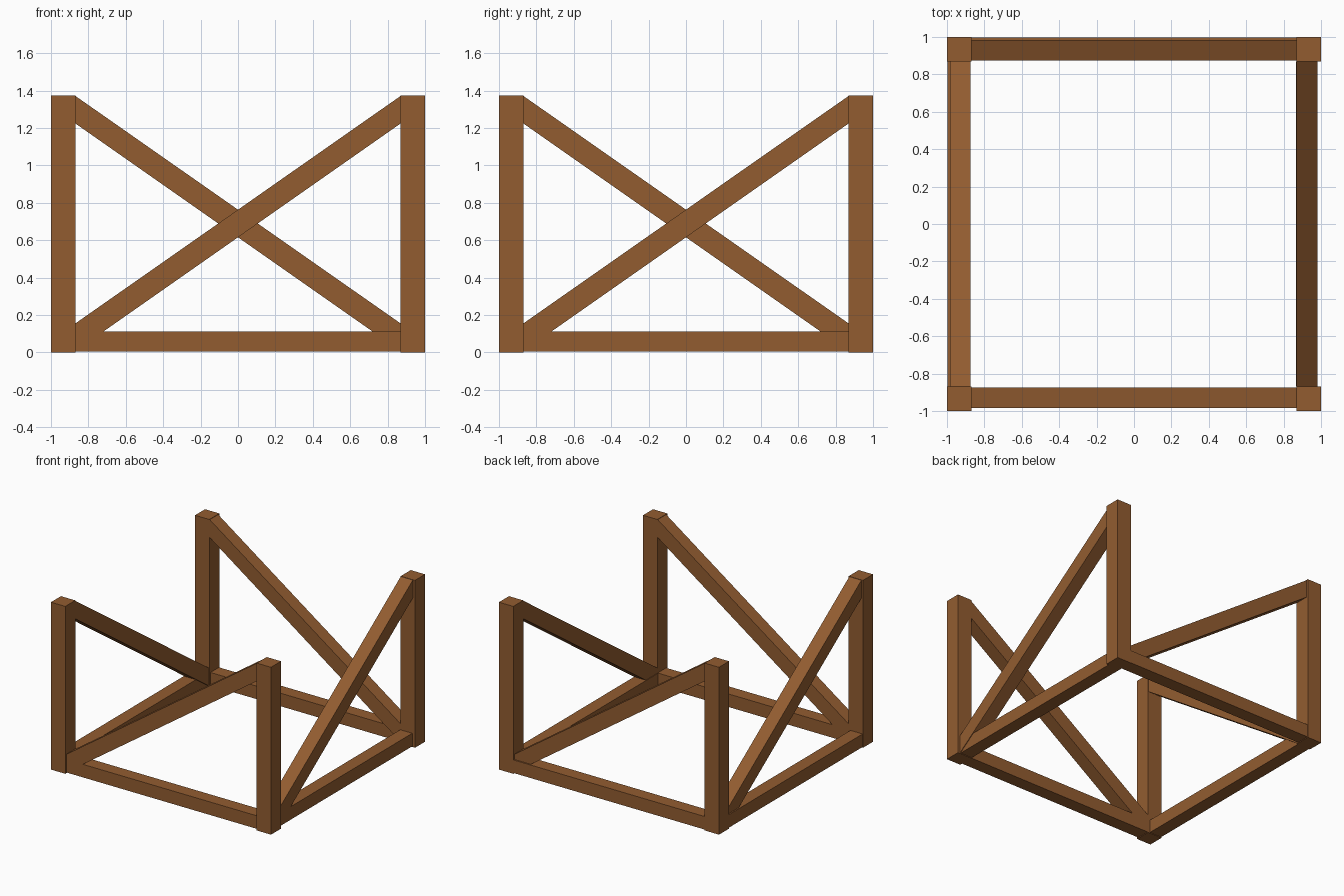
import bpy, bmesh, math
from mathutils import Matrix

if "Cube" in bpy.data.objects:
    bpy.data.objects.remove(bpy.data.objects["Cube"])

wood = bpy.data.materials.new("brown wood")
wood.diffuse_color = (0.29, 0.108, 0.030, 1)
wood.use_nodes = True
wood.node_tree.nodes["Principled BSDF"].inputs["Base Color"].default_value = wood.diffuse_color

H = 1.375      # post height
INNER = 0.87   # inner face of the posts


def prism(name, outline, y0, y1, turn=0.0):
    """Extrude an x-z outline from y0 to y1, then turn it about z."""
    bm = bmesh.new()
    face = bm.faces.new([bm.verts.new((x, y0, z)) for x, z in outline])
    ext = bmesh.ops.extrude_face_region(bm, geom=[face])
    moved = [v for v in ext["geom"] if isinstance(v, bmesh.types.BMVert)]
    bmesh.ops.translate(bm, verts=moved, vec=(0, y1 - y0, 0))
    bmesh.ops.recalc_face_normals(bm, faces=bm.faces)
    bm.transform(Matrix.Rotation(turn, 4, 'Z'))
    me = bpy.data.meshes.new(name)
    bm.to_mesh(me)
    bm.free()
    me.materials.append(wood)
    ob = bpy.data.objects.new(name, me)
    bpy.context.collection.objects.link(ob)
    return ob


# each side: name, outer distance of the rail, outer distance of the brace
sides = [("front", 0.985, 0.985), ("right", 0.975, 0.98),
         ("back", 0.996, 0.985), ("left", 0.996, 0.985)]

for i, (side, rail, brace) in enumerate(sides):
    turn = i * math.pi / 2
    # corner post
    prism(side + "_corner_post",
          [(INNER, 0), (1, 0), (1, H), (INNER, H)], -1, -INNER, turn)
    # bottom rail between two posts
    prism(side + "_bottom_rail",
          [(-INNER, 0.005), (INNER, 0.005), (INNER, 0.112), (-INNER, 0.112)],
          -rail, -rail + 0.11, turn)
    # diagonal brace rising to the next post
    prism(side + "_diagonal_brace",
          [(-INNER, 0.007), (INNER, 1.225), (INNER, H - 0.003), (-INNER, 0.155)],
          -brace, -brace + 0.11, turn)
